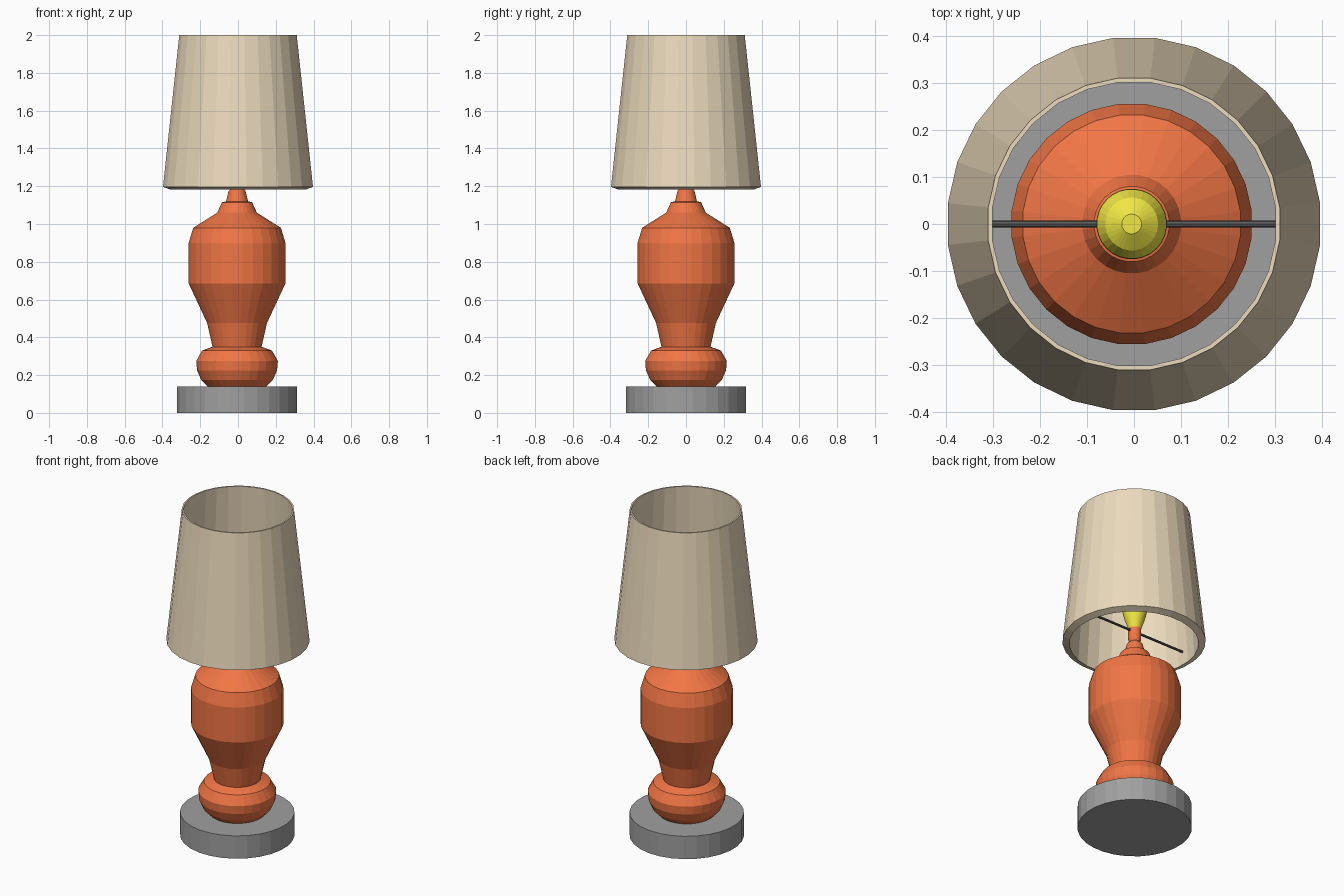
import bpy, bmesh
from math import pi, cos, sin

if "Cube" in bpy.data.objects:
    bpy.data.objects.remove(bpy.data.objects["Cube"])

SIDES = 28


def material(name, rgb):
    m = bpy.data.materials.new(name)
    m.diffuse_color = (*rgb, 1.0)
    m.use_nodes = True
    m.node_tree.nodes["Principled BSDF"].inputs["Base Color"].default_value = m.diffuse_color
    return m


def finish(name, bm, mat, x=0.0):
    bmesh.ops.recalc_face_normals(bm, faces=bm.faces)
    me = bpy.data.meshes.new(name)
    bm.to_mesh(me)
    bm.free()
    me.materials.append(mat)
    ob = bpy.data.objects.new(name, me)
    ob.location.x = x
    bpy.context.collection.objects.link(ob)
    return ob


def turned(name, profile, mat, x=0.0, closed=False):
    """Revolve (radius, z) points; flats face the axes. Ends are capped unless closed."""
    bm = bmesh.new()
    k = 1 / cos(pi / SIDES)
    rings = []
    for r, z in profile:
        rings.append([bm.verts.new((r * k * cos((i + .5) * 2 * pi / SIDES),
                                    r * k * sin((i + .5) * 2 * pi / SIDES), z))
                      for i in range(SIDES)])
    pairs = list(zip(rings, rings[1:]))
    if closed:
        pairs.append((rings[-1], rings[0]))
    for a, b in pairs:
        for i in range(SIDES):
            j = (i + 1) % SIDES
            bm.faces.new((a[i], a[j], b[j], b[i]))
    if not closed:
        bm.faces.new(rings[0])
        bm.faces.new(rings[-1])
    return finish(name, bm, mat, x)


grey = material("dark_grey", (0.35, 0.35, 0.35))
red = material("red", (0.88, 0.18, 0.06))
tan = material("tan", (0.84, 0.71, 0.51))
yellow = material("yellow", (0.87, 0.80, 0.06))
black = material("black", (0.11, 0.11, 0.11))

# Round plinth
turned("base", [(.317, 0), (.317, .14)], grey, -.005)

# Turned body: foot bulge, vase, shoulder, stem
turned("body", [(.155, .14), (.19, .175), (.212, .225), (.216, .275), (.185, .33),
                (.13, .35), (.158, .475), (.256, .685), (.256, .90), (.232, .98),
                (.105, 1.06), (.08, 1.115), (.058, 1.12), (.045, 1.175),
                (.03, 1.19), (.036, 1.21), (.036, 1.275)], red, -.005)

# Light bulb
turned("bulb", [(.034, 1.275), (.058, 1.345), (.075, 1.42), (.074, 1.46),
                (.056, 1.50), (.021, 1.525)], yellow, -.005)

# Hollow tapered shade
turned("shade", [(.358, 1.182), (.397, 1.197), (.311, 2.0), (.302, 2.0)], tan, closed=True)

# Cross bar holding the shade
bm = bmesh.new()
bmesh.ops.create_cone(bm, cap_ends=True, segments=8, radius1=.007, radius2=.007, depth=.704)
rod = finish("shade_support_bar", bm, black)
rod.rotation_euler = (0, pi / 2, 0)
rod.location.z = 1.26
